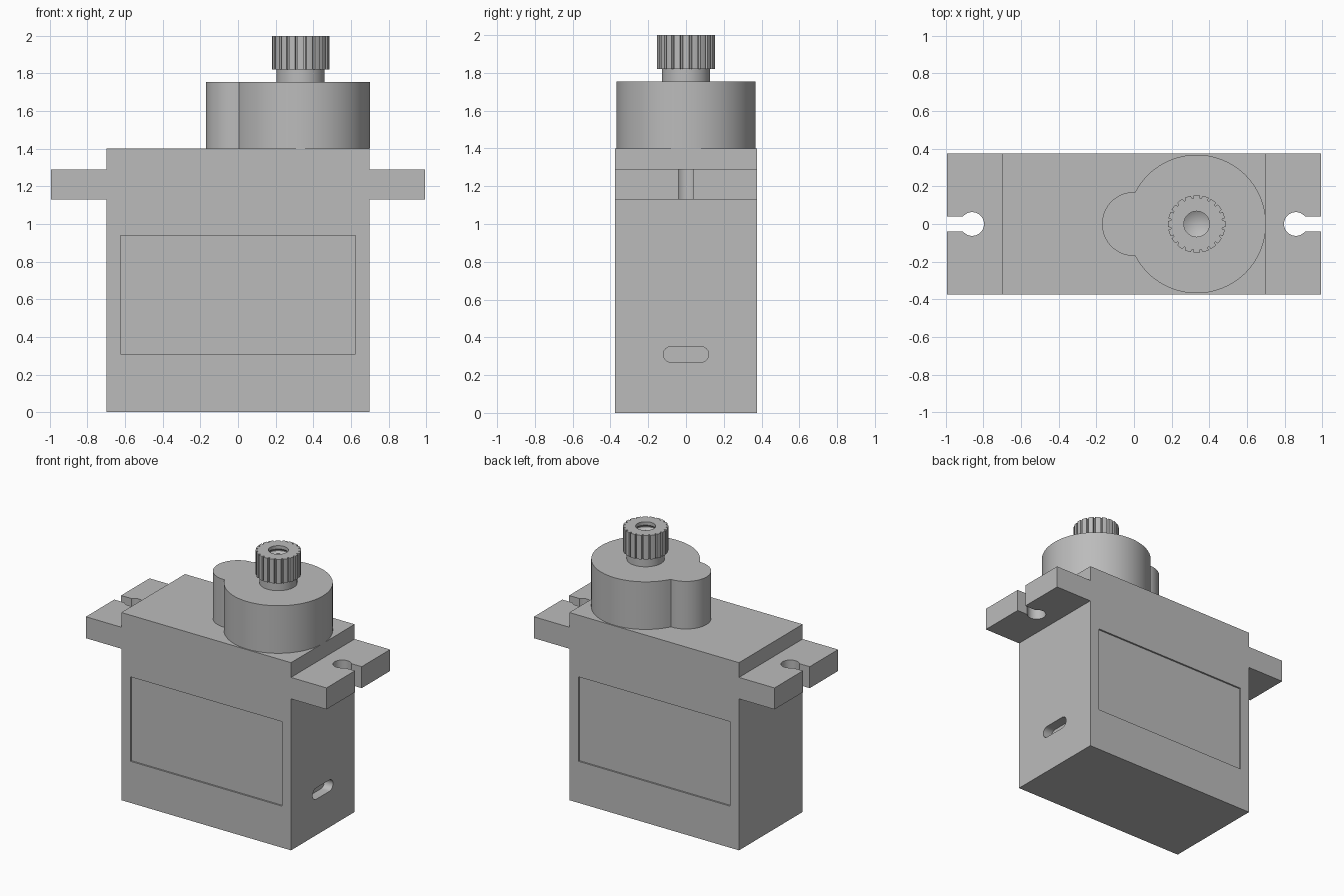
import bpy, bmesh
from math import pi, sin, cos, asin, atan2
from mathutils import Vector

cube = bpy.data.objects.get("Cube")
if cube:
    bpy.data.objects.remove(cube, do_unlink=True)

grey = bpy.data.materials.new("plain grey")
grey.use_nodes = True
colour = (0.5, 0.5, 0.5, 1)
grey.diffuse_color = colour
grey.node_tree.nodes["Principled BSDF"].inputs["Base Color"].default_value = colour


def finish(name, bm):
    bmesh.ops.recalc_face_normals(bm, faces=bm.faces)
    mesh = bpy.data.meshes.new(name)
    bm.to_mesh(mesh)
    bm.free()
    mesh.materials.append(grey)
    obj = bpy.data.objects.new(name, mesh)
    bpy.context.collection.objects.link(obj)
    return obj


def prism(name, outline, low, high, axis="z"):
    """Extrude a 2D outline between two positions along an axis."""
    place = {"x": lambda u, v, d: (d, u, v),
             "y": lambda u, v, d: (u, d, v),
             "z": lambda u, v, d: (u, v, d)}[axis]
    bm = bmesh.new()
    face = bm.faces.new([bm.verts.new(place(u, v, low)) for u, v in outline])
    moved = bmesh.ops.extrude_face_region(bm, geom=[face])["geom"]
    shift = Vector(place(0, 0, high - low))
    bmesh.ops.translate(bm, vec=shift,
                        verts=[g for g in moved if isinstance(g, bmesh.types.BMVert)])
    return finish(name, bm)


def lathe(name, profile, cx, steps=40):
    """Revolve (radius, z) points about a vertical axis at x = cx."""
    bm = bmesh.new()
    verts = [bm.verts.new((cx + r, 0, z)) for r, z in profile]
    edges = [bm.edges.new(pair) for pair in zip(verts, verts[1:])]
    bmesh.ops.spin(bm, geom=verts + edges, cent=(cx, 0, 0), axis=(0, 0, 1),
                   angle=2 * pi, steps=steps)
    bmesh.ops.remove_doubles(bm, verts=bm.verts, dist=0.0001)
    return finish(name, bm)


def arc(cx, cy, r, start, end, n=32):
    angles = [start + (end - start) * i / n for i in range(n + 1)]
    return [(cx + r * cos(a), cy + r * sin(a)) for a in angles]


def rect(u0, u1, v0, v1):
    return [(u0, v0), (u1, v0), (u1, v1), (u0, v1)]


def cut(obj, cutter):
    mod = obj.modifiers.new("cut", "BOOLEAN")
    mod.operation = "DIFFERENCE"
    mod.solver = "EXACT"
    mod.object = cutter
    with bpy.context.temp_override(object=obj, active_object=obj):
        bpy.ops.object.modifier_apply(modifier=mod.name)


def discard(obj):
    bpy.data.objects.remove(obj, do_unlink=True)


# Case with a mounting ear at each end
half = [(0.70, 0), (0.70, 1.13), (0.993, 1.13), (0.993, 1.29), (0.70, 1.29), (0.70, 1.40)]
case = prism("case", half + [(-x, z) for x, z in reversed(half)], -0.375, 0.375, "y")

# Keyhole screw notches in the ears
mouth = 0.04
a = asin(mouth / 0.063)
keyhole = arc(0.86, 0, 0.063, a, 2 * pi - a) + [(1.1, -mouth), (1.1, mouth)]
for side in (1, -1):
    notch = prism("notch_cutter", [(side * x, y) for x, y in keyhole], 1.05, 1.35)
    cut(case, notch)
    discard(notch)

# Shallow label recesses on both broad faces
for side in (1, -1):
    low, high = sorted((side * 0.363, side * 0.45))
    label = prism("label_cutter", rect(-0.625, 0.625, 0.31, 0.94), low, high, "y")
    cut(case, label)
    discard(label)

# Rounded cable slot
stadium = arc(0.078, 0.31, 0.042, -pi / 2, pi / 2, 12) + arc(-0.078, 0.31, 0.042, pi / 2, 1.5 * pi, 12)
slot = prism("slot_cutter", stadium, 0.63, 0.8, "x")
cut(case, slot)
discard(slot)

# Gear housing: a large and a small round lobe in one outline
SHAFT = 0.333
join_x, join_y = 0.004, 0.17
big = atan2(join_y, join_x - SHAFT)
small = atan2(join_y, join_x)
lobes = arc(SHAFT, 0, 0.368, -big, big, 72) + arc(0, 0, 0.17, small, 2 * pi - small, 32)[1:-1]
housing = prism("gear_housing", lobes, 1.40, 1.755)

# Output shaft: plain neck below a splined head
neck = prism("shaft_neck", arc(SHAFT, 0, 0.128, 0, 2 * pi, 48)[:-1], 1.74, 1.825)
TEETH = 20
spline = []
for i in range(TEETH):
    mid = 2 * pi * i / TEETH
    spline += arc(SHAFT, 0, 0.153, mid - 0.11, mid + 0.11, 4)
    spline += arc(SHAFT, 0, 0.138, mid + 0.13, mid + 0.184, 1)
head = prism("splined_head", spline, 1.82, 2.0)

# Threaded screw hole with a conical floor
thread = [(0, 1.77), (0.068, 1.81)]
for i in range(4):
    z = 1.82 + i * 0.04
    thread += [(0.068, z), (0.084, z + 0.015), (0.084, z + 0.02), (0.068, z + 0.035)]
thread += [(0.068, 2.05), (0, 2.05)]
hole = lathe("hole_cutter", thread, SHAFT)
cut(neck, hole)
cut(head, hole)
discard(hole)

# Smooth the round walls and keep the corners crisp
bpy.ops.object.select_all(action="DESELECT")
for obj in (case, housing, neck, head):
    obj.select_set(True)
bpy.context.view_layer.objects.active = case
bpy.ops.object.shade_smooth_by_angle(angle=0.5)
